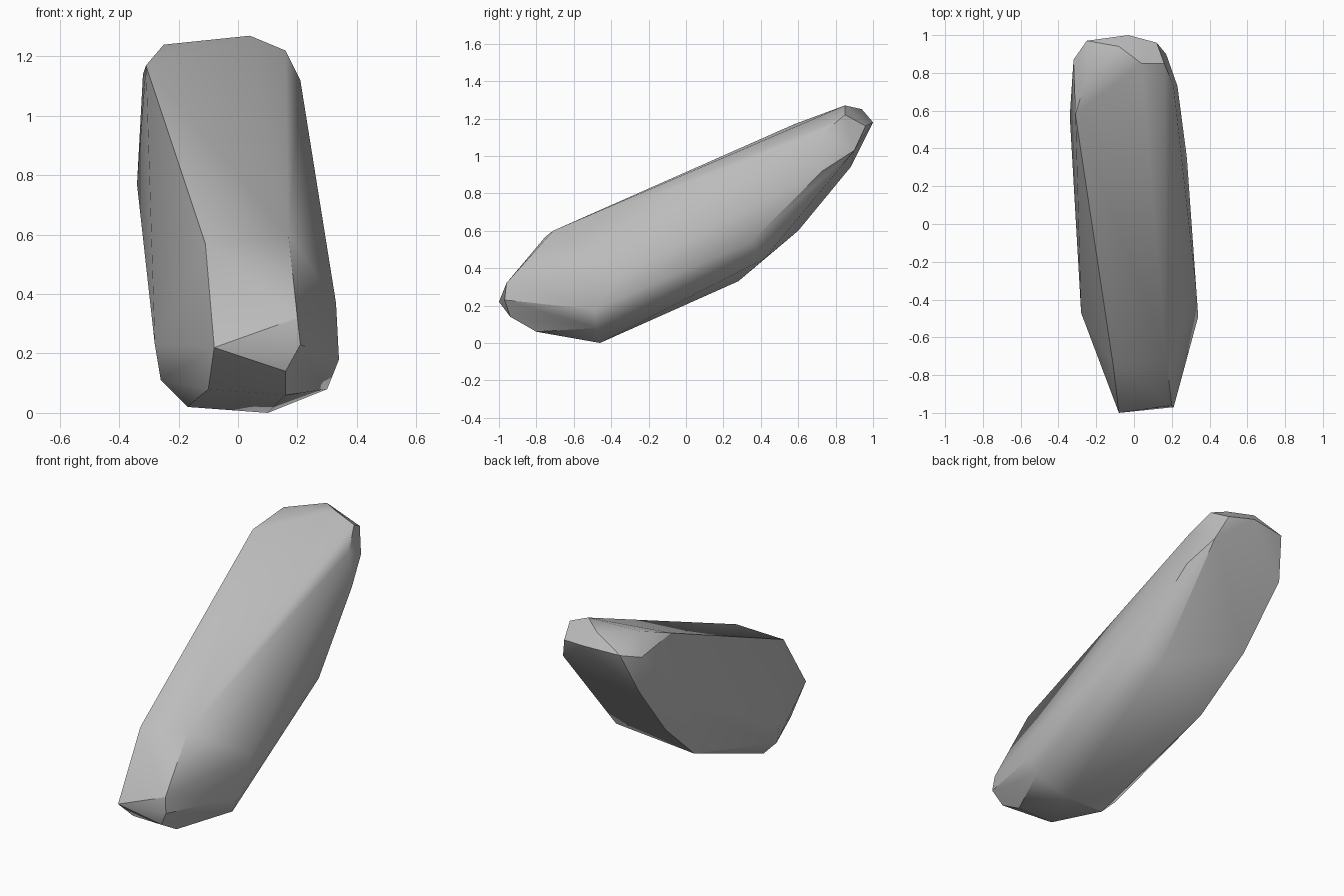
import bpy
import bmesh
import math
from mathutils import Vector

default_cube = bpy.data.objects.get("Cube")
if default_cube:
    bpy.data.objects.remove(default_cube, do_unlink=True)


def make_material(name, colour):
    material = bpy.data.materials.new(name)
    material.use_nodes = True
    material.diffuse_color = colour
    shader = next(n for n in material.node_tree.nodes if n.type == "BSDF_PRINCIPLED")
    shader.inputs["Base Color"].default_value = colour
    shader.inputs["Roughness"].default_value = 0.9
    return material


def make_hull(name, corner_groups, material):
    """Wrap a faceted stone around its corners, given in hundredths of a unit."""
    mesh = bpy.data.meshes.new(name)
    bm = bmesh.new()
    for group in corner_groups:
        for corner in group:
            bm.verts.new(Vector(corner) / 100)
    hull = bmesh.ops.convex_hull(bm, input=bm.verts[:])
    leftovers = {g for g in hull["geom_interior"] + hull["geom_unused"]
                 if isinstance(g, bmesh.types.BMVert) and g.is_valid}
    bmesh.ops.delete(bm, geom=list(leftovers), context="VERTS")
    # Join nearly coplanar triangles into broad cleaved planes
    bmesh.ops.dissolve_limit(bm, angle_limit=math.radians(1),
                             verts=bm.verts[:], edges=bm.edges[:])
    bmesh.ops.recalc_face_normals(bm, faces=bm.faces[:])
    bm.to_mesh(mesh)
    bm.free()
    mesh.materials.append(material)
    stone = bpy.data.objects.new(name, mesh)
    bpy.context.collection.objects.link(stone)
    return stone


# Corners of the leaning stone, grouped by region
front_tip = [(-11, -75, 57), (-8, -100, 22), (17, -71, 60), (20, -96, 32),
             (21, -97, 23), (16, -94, 14), (16, -80, 6), (-10, -83, 8)]
foot = [(30, -48, 8), (34, -49, 18), (33, -35, 37), (10, -46, 0),
        (-17, -48, 2), (-26, -47, 11), (-28, -47, 23)]
underside = [(28, 35, 54), (16, 42, 45), (-25, 28, 33), (-29, 60, 60),
             (-34, 57, 77), (-31, 88, 94)]
upper_end = [(23, 73, 92), (21, 73, 112), (17, 90, 103), (12, 96, 116),
             (-3, 100, 118), (-25, 97, 117), (-32, 87, 114), (-31, 58, 117)]
crown = [(16, 85, 122), (4, 85, 127), (-8, 94, 125), (-25, 78, 124)]

grey_stone = make_material("grey stone", (0.5, 0.5, 0.5, 1))
rock = make_hull("leaning_rock", [front_tip, foot, underside, upper_end, crown], grey_stone)

# Soft shading across shallow facets, crisp at the strong ridges
bpy.ops.object.select_all(action="DESELECT")
rock.select_set(True)
bpy.context.view_layer.objects.active = rock
bpy.ops.object.shade_smooth_by_angle(angle=math.radians(30))
